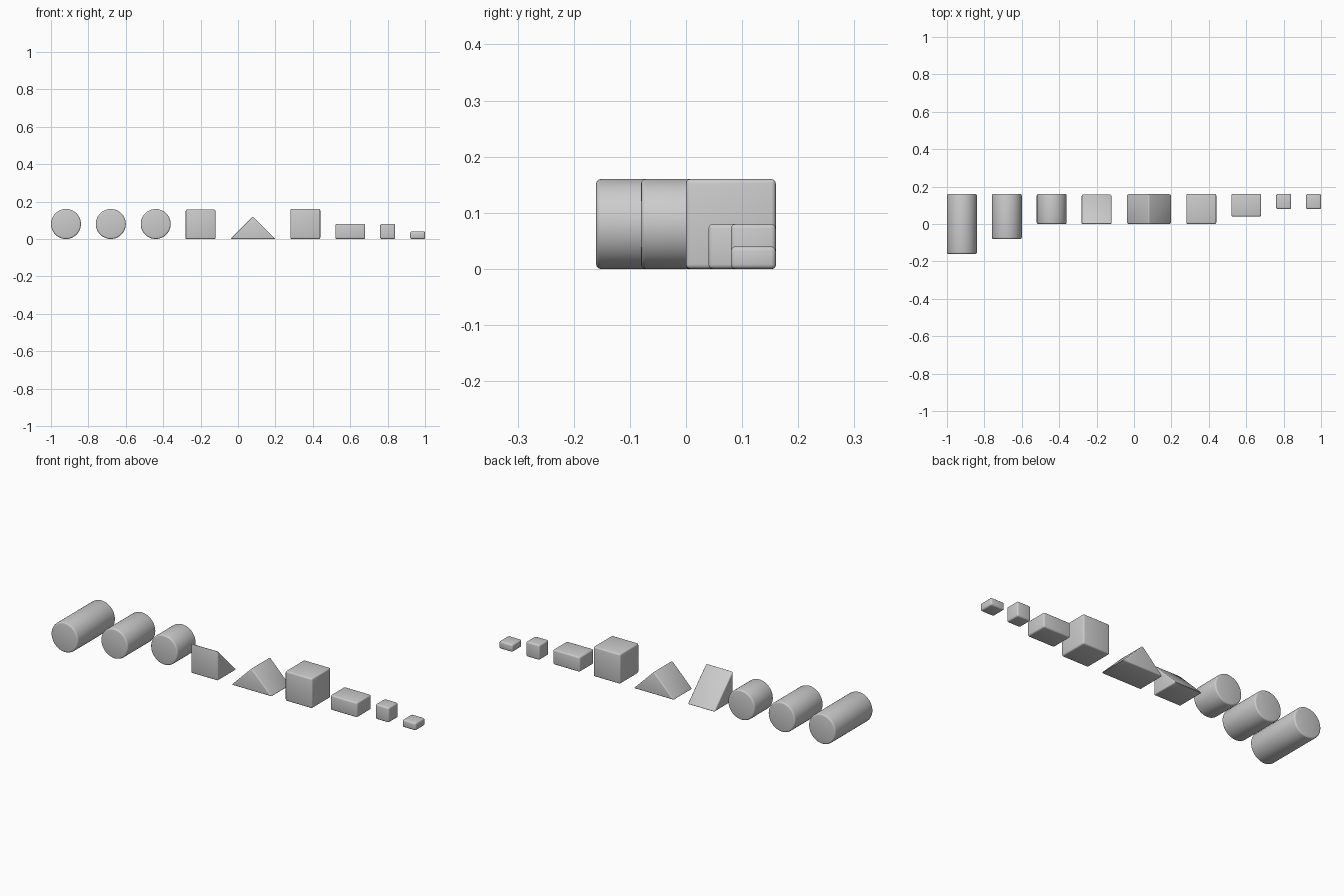
import bpy, math

if "Cube" in bpy.data.objects:
    bpy.data.objects.remove(bpy.data.objects["Cube"])

BACK = 0.16  # every block lines up with this back plane


def finish(obj, bevel):
    """Round the hard edges and shade smoothly."""
    mod = obj.modifiers.new("rounded_edges", 'BEVEL')
    mod.width = bevel
    mod.segments = 3
    mod.limit_method = 'ANGLE'
    mod.angle_limit = math.radians(30)
    bpy.ops.object.select_all(action='DESELECT')
    obj.select_set(True)
    bpy.context.view_layer.objects.active = obj
    bpy.ops.object.modifier_apply(modifier=mod.name)
    bpy.ops.object.shade_smooth_by_angle(angle=math.radians(35))


def cylinder(name, x, length, radius=0.08):
    bpy.ops.mesh.primitive_cylinder_add(
        vertices=64, radius=radius, depth=length,
        location=(x, BACK - length / 2, radius), rotation=(math.pi / 2, 0, 0))
    obj = bpy.context.object
    obj.name = name
    finish(obj, 0.008)


def extrude(name, profile, offset, bevel):
    """Closed prism from a profile of 3D points, swept along offset."""
    n = len(profile)
    verts = profile + [tuple(a + b for a, b in zip(p, offset)) for p in profile]
    faces = [tuple(range(n))[::-1], tuple(range(n, 2 * n))]
    faces += [(i, (i + 1) % n, n + (i + 1) % n, n + i) for i in range(n)]
    mesh = bpy.data.meshes.new(name)
    mesh.from_pydata(verts, [], faces)
    obj = bpy.data.objects.new(name, mesh)
    bpy.context.collection.objects.link(obj)
    finish(obj, bevel)


def box(name, x, w, d, h):
    y = BACK - d
    extrude(name, [(x, y, 0), (x, BACK, 0), (x + w, BACK, 0), (x + w, y, 0)][::-1],
            (0, 0, h), 0.008)


# Three round blocks, lying front to back
for name, x, length in [("long_cylinder", -0.92, 0.32),
                        ("medium_cylinder", -0.68, 0.24),
                        ("short_cylinder", -0.44, 0.16)]:
    cylinder(name, x, length)

# Ramp: upright front face, slope falling to the back
extrude("ramp_block", [(-0.28, 0, 0), (-0.28, BACK, 0), (-0.28, 0, 0.16)],
        (0.16, 0, 0), 0.006)

# Roof-shaped block with its ridge front to back
extrude("roof_block", [(-0.04, BACK, 0), (0.20, BACK, 0), (0.08, BACK, 0.12)],
        (0, -0.16, 0), 0.006)

# Rectangular blocks
box("large_cube", 0.28, 0.16, 0.16, 0.16)
box("brick", 0.52, 0.16, 0.12, 0.08)
box("small_cube", 0.76, 0.08, 0.08, 0.08)
box("half_cube", 0.92, 0.08, 0.08, 0.04)
